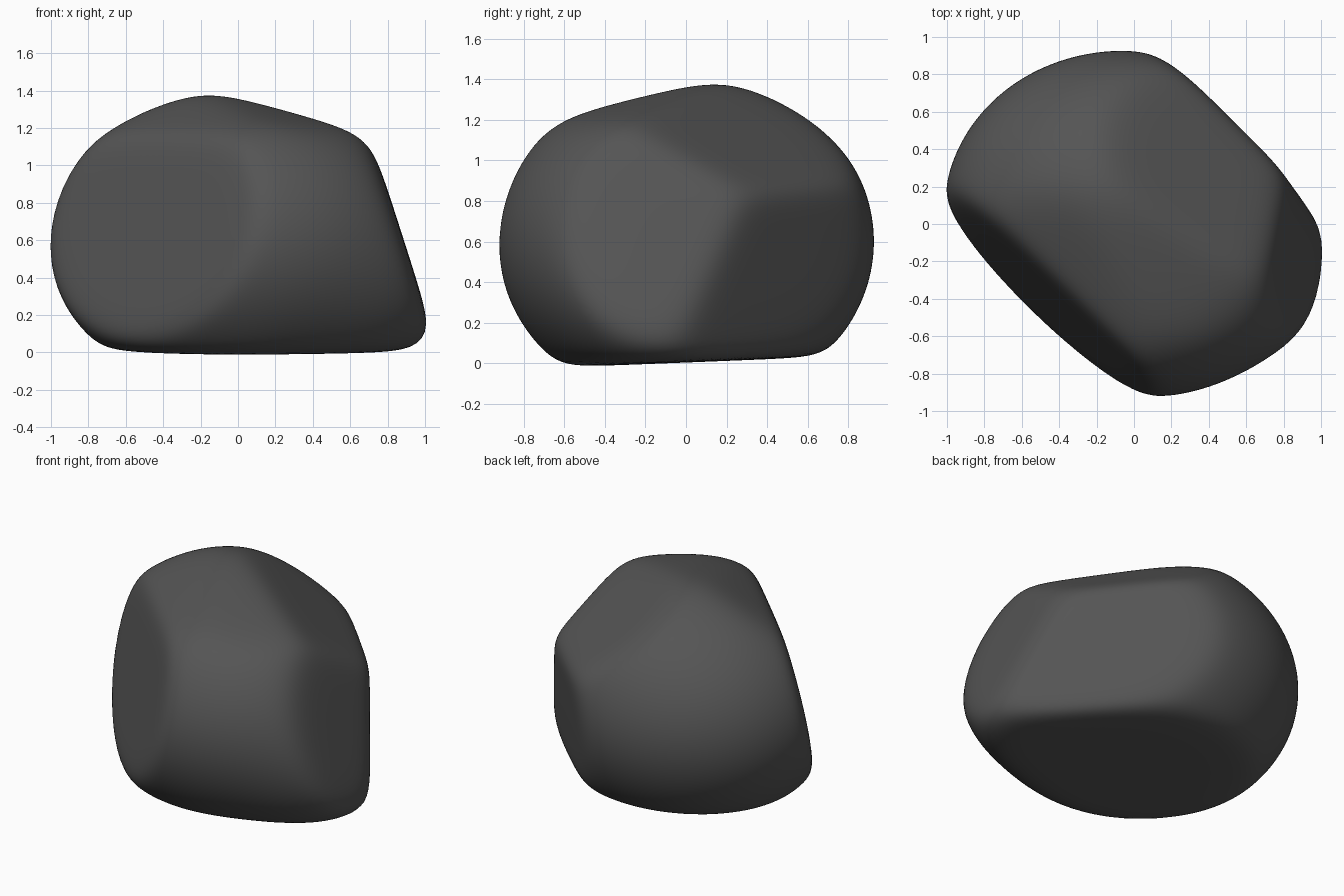
import bpy, bmesh
from mathutils import Vector

cube = bpy.data.objects.get("Cube")
if cube:
    bpy.data.objects.remove(cube, do_unlink=True)

CENTRE = Vector((0, 0, 0.6))
SHARPNESS = 21

# Flat cuts: outward direction and distance from the centre
CUTS = [
    ((0.0, 0.04, -1.0), 0.595),     # underside
    ((0.95, 0.0, 0.305), 0.845),    # left end
    ((-0.685, -0.70, 0.20), 0.615), # front right flank
    ((-0.35, -0.36, 0.87), 0.745),  # front upper slope
    ((0.70, 0.71, -0.09), 0.75),    # back left flank
    ((0.46, 0.38, 0.80), 0.675),    # back upper slope
    ((0.16, -0.17, 0.97), 0.745),   # crown
]
CUTS = [(Vector(n).normalized(), h) for n, h in CUTS]
LONG_AXIS = Vector((-0.97, 0.24, 0)).normalized()
SHORT_AXIS = Vector((0.24, 0.97, 0)).normalized()
FOOT = Vector((0.9, -0.15, -0.4)).normalized()


def radius(d):
    """Rounded intersection of an ellipsoid and the flat cuts."""
    inv = Vector((d.dot(LONG_AXIS) / 1.025, d.dot(SHORT_AXIS) / 0.92, d.z / 0.82)).length
    inv /= 1 + 0.18 * max(0.0, d.dot(FOOT)) ** 8
    total = inv ** SHARPNESS
    for n, h in CUTS:
        total += (max(0.0, d.dot(n)) / h) ** SHARPNESS
    return total ** (-1 / SHARPNESS)


# Boulder body
bm = bmesh.new()
bmesh.ops.create_icosphere(bm, subdivisions=6, radius=1)
for v in bm.verts:
    d = v.co.normalized()
    v.co = CENTRE + d * radius(d)
for f in bm.faces:
    f.smooth = True

mesh = bpy.data.meshes.new("boulder")
bm.to_mesh(mesh)
bm.free()
boulder = bpy.data.objects.new("boulder", mesh)
bpy.context.collection.objects.link(boulder)

# Dark stone colour
stone = bpy.data.materials.new("dark_grey_stone")
stone.use_nodes = True
colour = (0.09, 0.09, 0.09, 1)
stone.diffuse_color = colour
bsdf = stone.node_tree.nodes["Principled BSDF"]
bsdf.inputs["Base Color"].default_value = colour
bsdf.inputs["Roughness"].default_value = 0.9
mesh.materials.append(stone)
